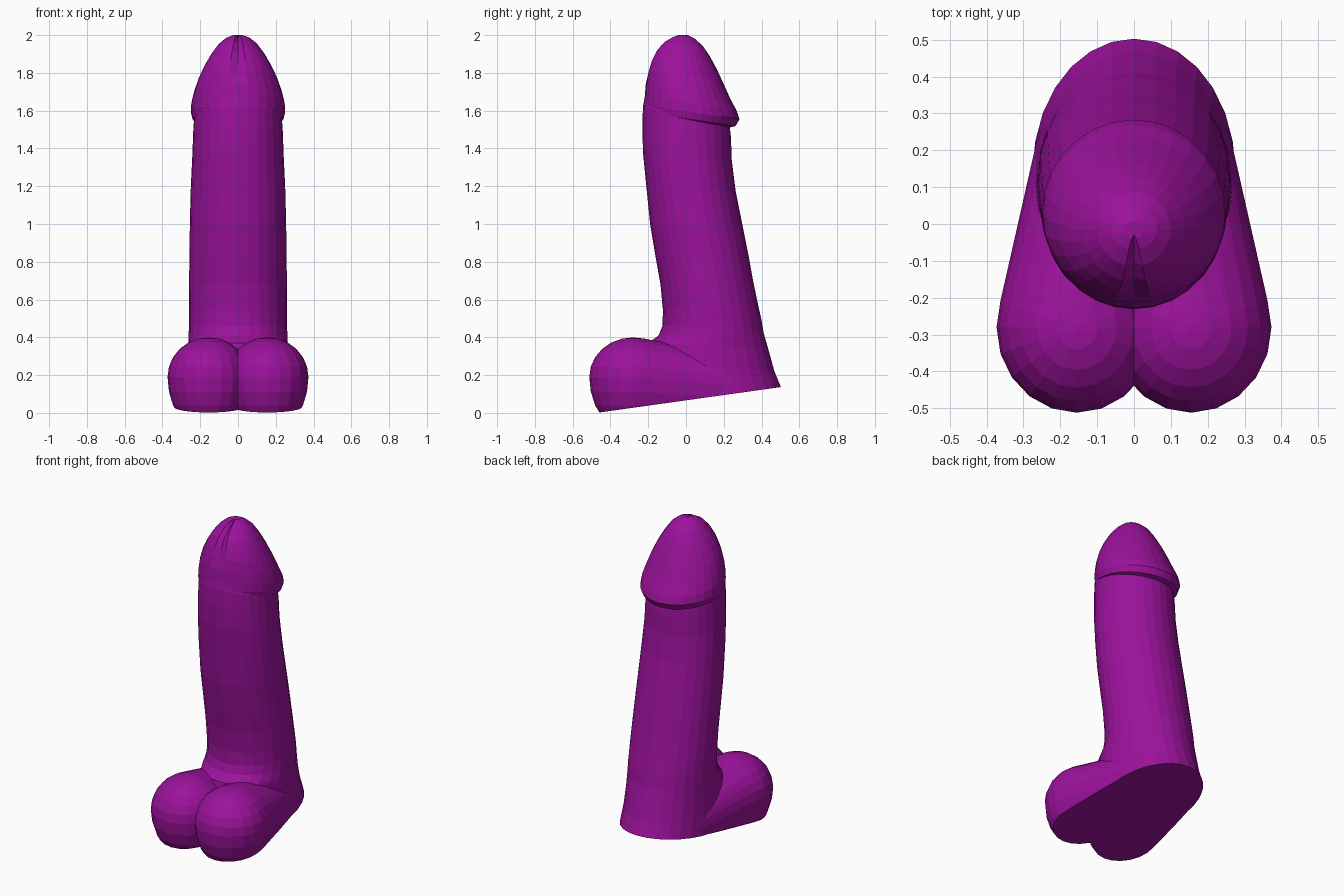
import bpy, bmesh, math
from mathutils import Vector

if "Cube" in bpy.data.objects:
    bpy.data.objects.remove(bpy.data.objects["Cube"])

SEG = 28

purple = bpy.data.materials.new("purple")
purple.diffuse_color = (0.33, 0.006, 0.33, 1)
purple.use_nodes = True
purple.node_tree.nodes["Principled BSDF"].inputs["Base Color"].default_value = purple.diffuse_color


def add_object(name, bm):
    bmesh.ops.recalc_face_normals(bm, faces=bm.faces)
    mesh = bpy.data.meshes.new(name)
    bm.to_mesh(mesh)
    bm.free()
    mesh.materials.append(purple)
    obj = bpy.data.objects.new(name, mesh)
    bpy.context.collection.objects.link(obj)
    return obj


def loft(rings, groove_from=None):
    """Each ring: front y, front z, back y, back z, half width."""
    bm = bmesh.new()
    loops = []
    for n, (fy, fz, by, bz, w) in enumerate(rings):
        loop = []
        for i in range(SEG):
            a = 2 * math.pi * i / SEG
            t = (1 - math.cos(a)) / 2          # 0 at front, 1 at back
            p = Vector((w * math.sin(a), fy + (by - fy) * t, fz + (bz - fz) * t))
            if i == 0 and groove_from is not None and n >= groove_from:
                p += Vector((0, 0.012, -0.012))
            loop.append(bm.verts.new(p))
        loops.append(loop)
    for lo, hi in zip(loops, loops[1:]):
        for i in range(SEG):
            j = (i + 1) % SEG
            bm.faces.new((lo[i], lo[j], hi[j], hi[i]))
    bm.faces.new(loops[0][::-1])
    bm.faces.new(loops[-1])
    return bm


def ellipsoid_points(centre, radii, low_radius):
    """Rounded form whose lower half may be deeper than its upper half."""
    pts = []
    for k in range(1, 12):
        b = math.pi * k / 12
        for i in range(20):
            a = 2 * math.pi * i / 20
            z = math.cos(b)
            pts.append((centre[0] + radii[0] * math.sin(b) * math.cos(a),
                        centre[1] + radii[1] * math.sin(b) * math.sin(a),
                        centre[2] + z * (radii[2] if z > 0 else low_radius)))
    pts.append((centre[0], centre[1], centre[2] + radii[2]))
    pts.append((centre[0], centre[1], centre[2] - low_radius))
    return pts


# Curved shaft flaring into the foot
shaft = [(-0.26, -0.10, 0.565, -0.10, 0.28),
         (-0.24, 0.10, 0.518, 0.10, 0.275),
         (-0.23, 0.25, 0.468, 0.22, 0.268),
         (-0.20, 0.37, 0.435, 0.34, 0.263),
         (-0.145, 0.41, 0.412, 0.42, 0.261),
         (-0.125, 0.46, 0.398, 0.50, 0.26),
         (-0.122, 0.54, 0.380, 0.58, 0.26),
         (-0.135, 0.68, 0.355, 0.70, 0.259),
         (-0.16, 0.82, 0.330, 0.84, 0.257),
         (-0.19, 1.00, 0.298, 1.00, 0.255),
         (-0.21, 1.20, 0.262, 1.18, 0.25),
         (-0.228, 1.38, 0.242, 1.34, 0.242),
         (-0.231, 1.52, 0.238, 1.46, 0.237),
         (-0.228, 1.62, 0.232, 1.51, 0.232),
         (-0.21, 1.72, 0.20, 1.56, 0.20)]
body = add_object("shaft_and_base", loft(shaft))

# Pair of rounded base lobes, each tapering back along the shaft
for side, label in ((1, "right"), (-1, "left")):
    bm = bmesh.new()
    pts = ellipsoid_points((0.155 * side, -0.28, 0.19), (0.218, 0.232, 0.21), 0.30)
    pts += ellipsoid_points((0.12 * side, 0.20, 0.14), (0.145, 0.17, 0.17), 0.25)
    verts = [bm.verts.new(p) for p in pts]
    hull = bmesh.ops.convex_hull(bm, input=verts)
    loose = [v for v in bm.verts if not v.link_faces]
    bmesh.ops.delete(bm, geom=loose, context='VERTS')
    lobe = add_object(label + "_base_lobe", bm)
    mod = body.modifiers.new("join_lobe", 'BOOLEAN')
    mod.operation = 'UNION'
    mod.solver = 'EXACT'
    mod.object = lobe
    bpy.context.view_layer.objects.active = body
    bpy.ops.object.modifier_apply(modifier=mod.name)
    bpy.data.objects.remove(lobe)

# Slanted flat underside
bm = bmesh.new()
bm.from_mesh(body.data)
cut = bmesh.ops.bisect_plane(bm, geom=bm.verts[:] + bm.edges[:] + bm.faces[:],
                             plane_co=(0, -0.46, 0.002), plane_no=(0, 0.14, -1),
                             clear_outer=True)
rim = [e for e in cut["geom_cut"] if isinstance(e, bmesh.types.BMEdge)]
bmesh.ops.holes_fill(bm, edges=rim)
bmesh.ops.recalc_face_normals(bm, faces=bm.faces)
bm.to_mesh(body.data)
bm.free()

# Rounded tip with an overhanging slanted rim and a shallow front groove
tip = [(-0.19, 1.58, 0.20, 1.505, 0.20),
       (-0.215, 1.59, 0.262, 1.518, 0.24),
       (-0.222, 1.63, 0.283, 1.555, 0.25),
       (-0.218, 1.68, 0.268, 1.60, 0.247),
       (-0.213, 1.74, 0.236, 1.66, 0.233),
       (-0.202, 1.81, 0.200, 1.74, 0.207),
       (-0.185, 1.865, 0.163, 1.82, 0.175),
       (-0.157, 1.92, 0.125, 1.89, 0.138),
       (-0.115, 1.965, 0.087, 1.945, 0.10),
       (-0.07, 1.99, 0.045, 1.982, 0.062),
       (-0.04, 2.0, 0.01, 2.0, 0.025)]
add_object("tip", loft(tip, groove_from=5))
